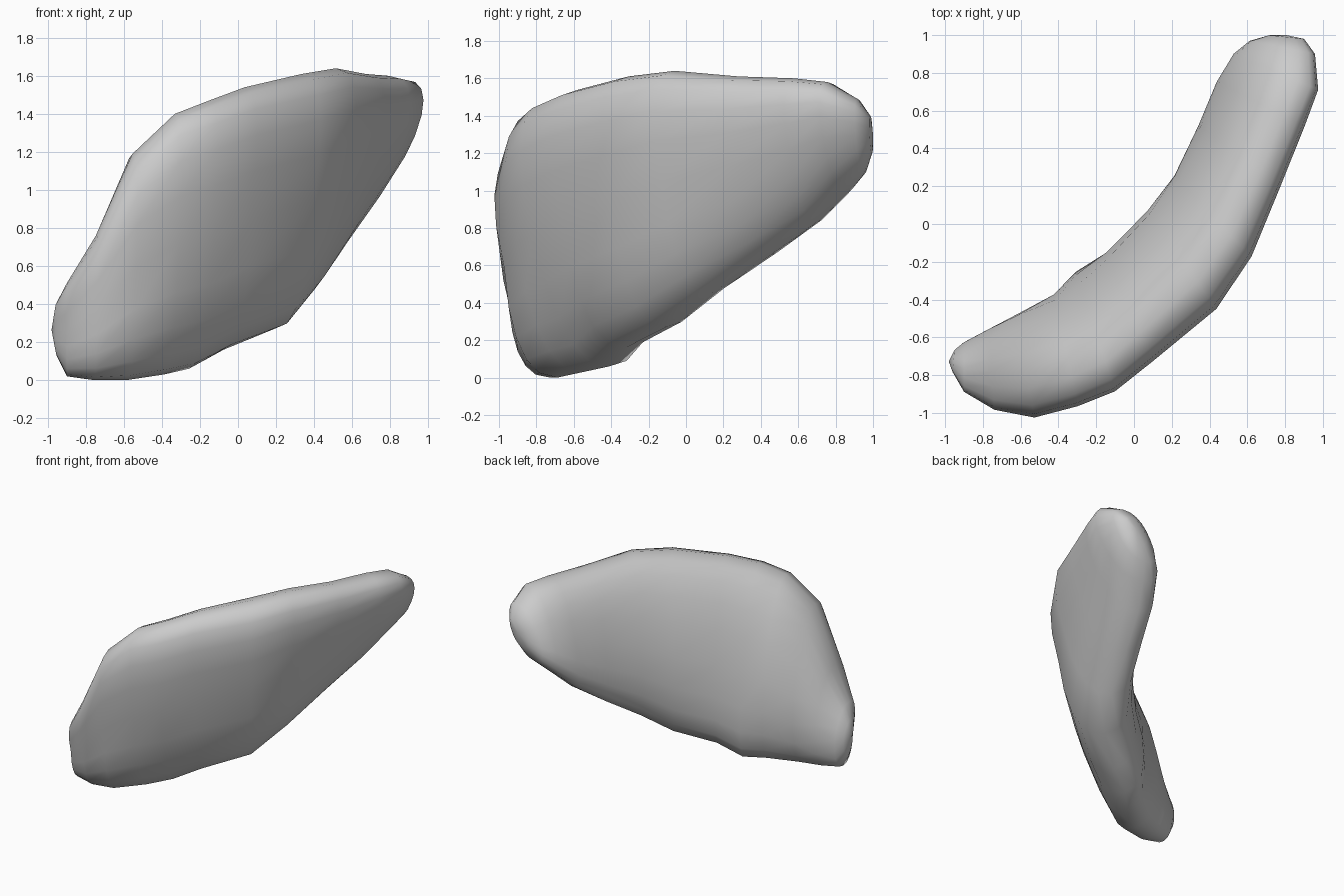
import bpy, bmesh
from math import sin, cos, pi
from mathutils import Vector

if "Cube" in bpy.data.objects:
    bpy.data.objects.remove(bpy.data.objects["Cube"])

# Stations along the bend: inner edge x, y / outer edge x, y / bottom z, top z / inward lean of bottom
STATIONS = [
    (-0.95, -0.66, -0.96, -0.78, 0.13, 0.40, 0.1),
    (-0.90, -0.61, -0.90, -0.88, 0.02, 0.51, 0.1),
    (-0.77, -0.53, -0.74, -0.97, 0.00, 0.76, 0.1),
    (-0.63, -0.45, -0.53, -1.01, 0.00, 1.19, 0.15),
    (-0.43, -0.35, -0.30, -0.96, 0.03, 1.40, 0.35),
    (-0.31, -0.25, -0.10, -0.89, 0.06, 1.47, 0.5),
    (-0.16, -0.13,  0.10, -0.72, 0.16, 1.54, 0.35),
    ( 0.05,  0.09,  0.43, -0.44, 0.27, 1.61, 0.25),
    ( 0.20,  0.27,  0.62, -0.17, 0.45, 1.64, 0.38),
    ( 0.34,  0.52,  0.78,  0.20, 0.65, 1.61, 0.52),
    ( 0.44,  0.75,  0.91,  0.52, 0.83, 1.60, 0.55),
    ( 0.53,  0.90,  0.98,  0.71, 0.99, 1.58, 0.55),
    ( 0.61,  0.97,  0.96,  0.90, 1.09, 1.49, 0.5),
    ( 0.71,  1.00,  0.90,  0.98, 1.20, 1.40, 0.4),
]
SIDES = 20


def power(v, e):
    return (1 if v >= 0 else -1) * abs(v) ** e


# Curved slab: rounded cross-sections leaning outward at the top
bm = bmesh.new()
rings = []
for ix, iy, ox, oy, low, high, foot in STATIONS:
    inner, outer = Vector((ix, iy, 0)), Vector((ox, oy, 0))
    mid, half = (inner + outer) / 2, (outer - inner) / 2
    ring = []
    for k in range(SIDES):
        a = 2 * pi * k / SIDES
        across, up = power(cos(a), 0.8), power(sin(a), 0.85)
        lean = 0.5 if up > 0 else foot
        p = mid + half * (across * (0.92 - 0.22 * foot) * 0.98 + lean * up)
        p.z = (low + high) / 2 + up * (high - low) / 2
        ring.append(bm.verts.new(p))
    rings.append(ring)

for r0, r1 in zip(rings, rings[1:]):
    for k in range(SIDES):
        j = (k + 1) % SIDES
        bm.faces.new((r0[k], r0[j], r1[j], r1[k]))

# Rounded end caps
for ring, push in ((rings[0], Vector((-0.025, 0, 0))), (rings[-1], Vector((0, 0.01, 0)))):
    tip = bm.verts.new(sum((v.co for v in ring), Vector()) / SIDES + push)
    for k in range(SIDES):
        bm.faces.new((ring[k], ring[(k + 1) % SIDES], tip))

bmesh.ops.recalc_face_normals(bm, faces=bm.faces)
for f in bm.faces:
    f.smooth = True
mesh = bpy.data.meshes.new("curved_body")
bm.to_mesh(mesh)
bm.free()
body = bpy.data.objects.new("curved_body", mesh)
bpy.context.collection.objects.link(body)
